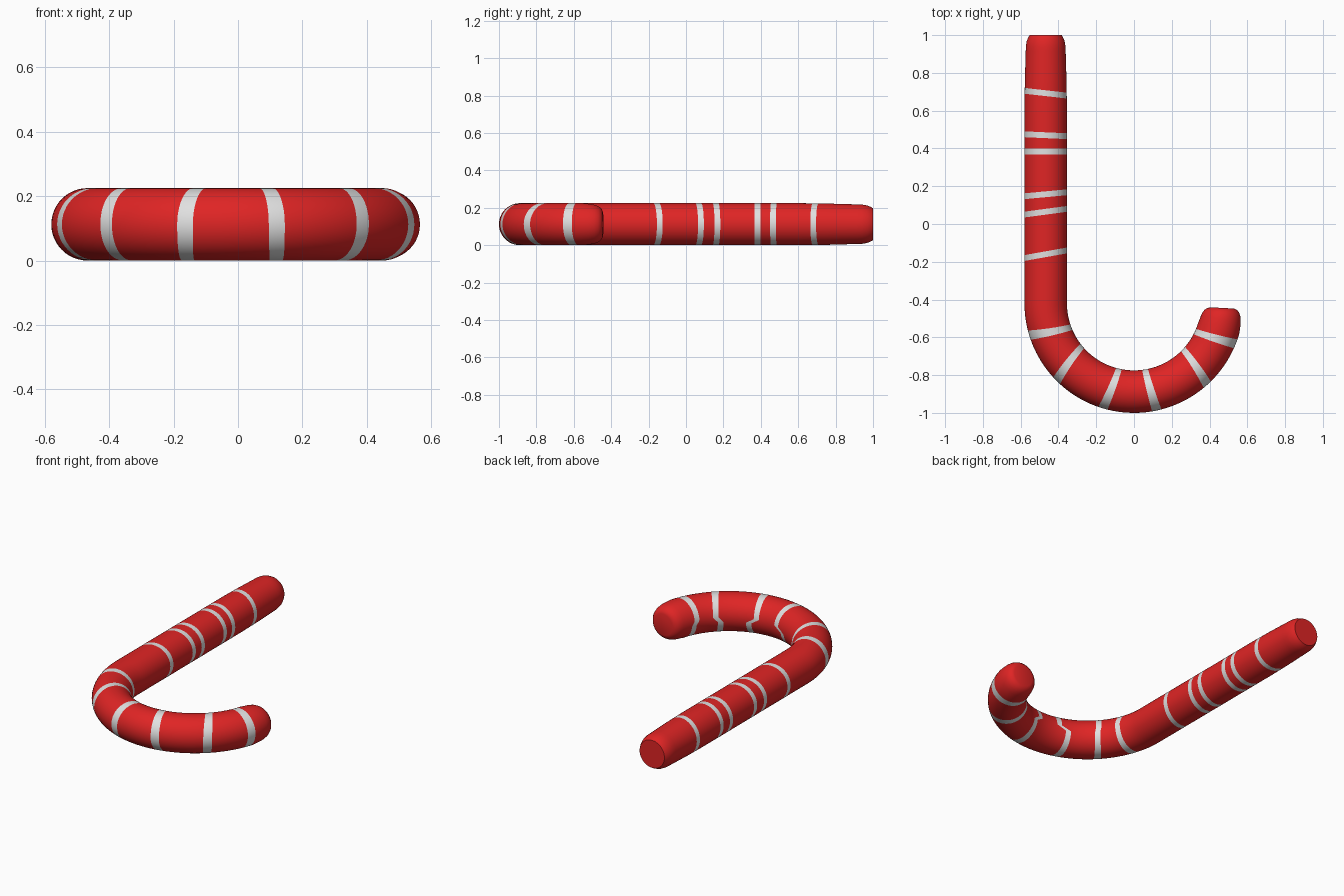
import bpy, bmesh, math

if "Cube" in bpy.data.objects:
    bpy.data.objects.remove(bpy.data.objects["Cube"])

R, TUBE = 0.4675, 0.1125        # hook bend radius, tube radius
ARC_Y = -0.42                   # bend centre (x = 0)
STRAIGHT = 1.0 - ARC_Y
LENGTH = STRAIGHT + R * math.radians(177)
SEG = 48

def mat(name, col):
    m = bpy.data.materials.new(name)
    m.diffuse_color = (*col, 1)
    m.use_nodes = True
    m.node_tree.nodes["Principled BSDF"].inputs["Base Color"].default_value = m.diffuse_color
    return m

red = mat("candy red", (0.74, 0.018, 0.018))
white = mat("sugar white", (0.75, 0.75, 0.75))

def lerp_table(tab, x):
    for (x0, y0), (x1, y1) in zip(tab, tab[1:]):
        if x <= x1:
            return y0 + (y1 - y0) * (x - x0) / (x1 - x0)
    return tab[-1][1]

# radius profiles measured from each end
BASE = [(0, 0.085), (0.012, 0.092), (0.03, 0.1), (0.06, 0.105), (0.25, 0.1105), (0.4, TUBE)]
TIP = [(0, 0.065), (0.006, 0.08), (0.018, 0.092), (0.035, 0.101), (0.06, 0.107), (0.11, TUBE)]

def radius(s):
    return min(lerp_table(BASE, max(s, 0)), lerp_table(TIP, max(LENGTH - s, 0)))

def point(s, phi, r=None):
    """Tube surface point; phi = 0 faces the inside of the hook, pi/2 is up."""
    r = radius(s) if r is None else r
    u, z = r * math.cos(phi), TUBE + r * math.sin(phi)
    if s <= STRAIGHT:
        return (-R + u, 1.0 - s, z)
    a = (s - STRAIGHT) / R
    return (-(R - u) * math.cos(a), ARC_Y - (R - u) * math.sin(a), z)

# stripes as path positions: (upper inside, outside, lower inside, width)
stripes = []
for outer, inner in ((0.705, 0.68), (0.475, 0.465), (0.383, 0.383),
                     (0.147, 0.168), (0.05, 0.08), (-0.18, -0.14)):
    stripes.append((1 - inner, 1 - outer, 1 - inner, 0.031))
for a, b, c in ((20.9, 16.9, 20.5), (39.5, 45, 40.5), (77, 73.5, 68),
                (99.5, 102, 107), (137, 132, 132.5), (155.1, 158.3, 158)):
    stripes.append(tuple(STRAIGHT + R * math.radians(d) for d in (a, b, c)) + (0.041,))

def flat_ring(s):
    return [s] * SEG

def stripe_ring(st, side):
    top, out, low, w = st
    ring = []
    for j in range(SEG):
        phi = 2 * math.pi * j / SEG
        inn = (top + low) / 2 if j == 0 else top if phi < math.pi else low
        ring.append((inn + out) / 2 + (inn - out) / 2 * math.cos(phi) + side * w / 2)
    return ring

# key rings along the tube, with the colour of the span that follows each
keys = [(flat_ring(s), 0) for s, _ in BASE[:-2]]
for st in stripes:
    keys.append((stripe_ring(st, -1), 1))
    keys.append((stripe_ring(st, 1), 0))
keys += [(flat_ring(LENGTH - s), 0) for s, _ in reversed(TIP)]

rings, colours = [], []
for (a, col), (b, _) in zip(keys, keys[1:]):
    n = max(1, round((b[SEG // 4] - a[SEG // 4]) / 0.025))
    for k in range(n):
        rings.append([p + (q - p) * k / n for p, q in zip(a, b)])
        colours.append(col)
rings.append(keys[-1][0])

# candy cane tube
bm = bmesh.new()
verts = [[bm.verts.new(point(s, 2 * math.pi * j / SEG)) for j, s in enumerate(r)] for r in rings]
for i, col in enumerate(colours):
    for j in range(SEG):
        k = (j + 1) % SEG
        f = bm.faces.new((verts[i][j], verts[i][k], verts[i + 1][k], verts[i + 1][j]))
        f.material_index = col
# end caps
bm.faces.new(verts[0])
bm.faces.new(verts[-1])
bmesh.ops.recalc_face_normals(bm, faces=bm.faces)

me = bpy.data.meshes.new("candy_cane")
bm.to_mesh(me)
bm.free()
me.materials.append(red)
me.materials.append(white)
cane = bpy.data.objects.new("candy_cane", me)
bpy.context.collection.objects.link(cane)
bpy.context.view_layer.objects.active = cane
cane.select_set(True)
bpy.ops.object.shade_smooth_by_angle(angle=math.radians(50))
